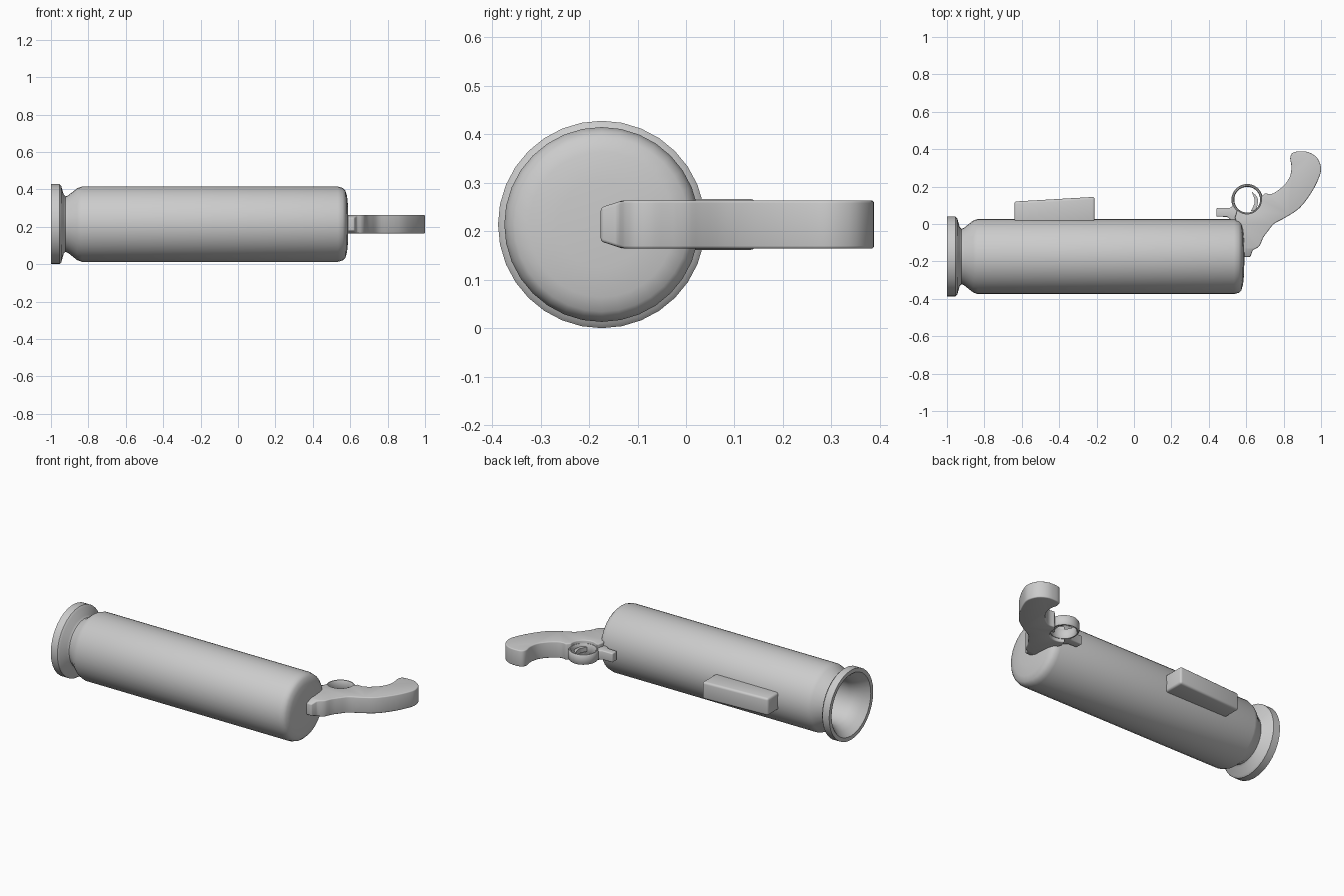
import bpy, bmesh, math
from mathutils import Vector, Matrix

if "Cube" in bpy.data.objects:
    bpy.data.objects.remove(bpy.data.objects["Cube"])

AXIS_Y, AXIS_Z = -0.174, 0.214      # barrel centre line
RING_X, RING_Y = 0.605, 0.13        # trigger guard centre

metal = bpy.data.materials.new("plain_grey")
metal.use_nodes = True
grey = (0.6, 0.6, 0.6, 1)
metal.diffuse_color = grey
metal.node_tree.nodes["Principled BSDF"].inputs["Base Color"].default_value = grey


def finish(bm, name, angle=40):
    """Turn a bmesh into a smooth shaded grey object."""
    bmesh.ops.remove_doubles(bm, verts=bm.verts, dist=1e-5)
    bmesh.ops.recalc_face_normals(bm, faces=bm.faces)
    mesh = bpy.data.meshes.new(name)
    bm.to_mesh(mesh)
    bm.free()
    mesh.materials.append(metal)
    obj = bpy.data.objects.new(name, mesh)
    bpy.context.collection.objects.link(obj)
    bpy.ops.object.select_all(action='DESELECT')
    obj.select_set(True)
    bpy.context.view_layer.objects.active = obj
    bpy.ops.object.shade_smooth_by_angle(angle=math.radians(angle))
    return obj


def lathe(name, profile, matrix, sides=32, closed=False):
    """Revolve (height, radius) points about local z."""
    bm = bmesh.new()
    rings = []
    for h, r in profile:
        rings.append([bm.verts.new((r * math.cos(a), r * math.sin(a), h))
                      for a in (math.tau * i / sides for i in range(sides))])
    pairs = list(zip(rings, rings[1:]))
    if closed:
        pairs.append((rings[-1], rings[0]))
    for a, b in pairs:
        for i in range(sides):
            j = (i + 1) % sides
            bm.faces.new((a[i], a[j], b[j], b[i]))
    bm.transform(matrix)
    return finish(bm, name)


def slab(outline, half):
    """Extrude an xy outline evenly about the barrel's middle height."""
    bm = bmesh.new()
    face = bm.faces.new([bm.verts.new((x, y, AXIS_Z - half)) for x, y in outline])
    out = bmesh.ops.extrude_face_region(bm, geom=[face])
    top = [v for v in out["geom"] if isinstance(v, bmesh.types.BMVert)]
    bmesh.ops.translate(bm, verts=top, vec=(0, 0, 2 * half))
    bmesh.ops.recalc_face_normals(bm, faces=bm.faces)
    return bm


def round_edges(bm, width):
    sharp = [e for e in bm.edges if e.calc_face_angle(0) > math.radians(40)]
    bmesh.ops.bevel(bm, geom=sharp, offset=width, segments=3, profile=0.5,
                    affect='EDGES', clamp_overlap=True)


def smooth_path(pts, steps=3):
    """Catmull-Rom interpolation through the points."""
    p = [Vector(q) for q in [pts[0]] + pts + [pts[-1]]]
    res = []
    for a, b, c, d in zip(p, p[1:], p[2:], p[3:]):
        for s in range(steps):
            t = s / steps
            res.append(0.5 * (2 * b + (c - a) * t + (2 * a - 5 * b + 4 * c - d) * t * t
                              + (3 * b - a - 3 * c + d) * t ** 3))
    return [tuple(q) for q in res] + [pts[-1]]


# Barrel with flared muzzle, neck, bore and rounded breech
along_x = Matrix.Translation((0, AXIS_Y, AXIS_Z)) @ Matrix.Rotation(math.pi / 2, 4, 'Y')
lathe("barrel", [
    (-0.7, 0), (-0.7, 0.13), (-0.9, 0.13), (-0.93, 0.138), (-0.965, 0.16), (-1, 0.19),
    (-1, 0.214), (-0.955, 0.214), (-0.945, 0.204), (-0.932, 0.158), (-0.922, 0.148),
    (-0.908, 0.154), (-0.86, 0.192), (-0.835, 0.201), (0.535, 0.201), (0.56, 0.194),
    (0.574, 0.18), (0.583, 0.15), (0.589, 0.09), (0.59, 0)], along_x)

# Sloped sight block on the barrel
bm = slab([(-0.64, 0), (-0.21, 0), (-0.21, 0.145), (-0.64, 0.12)], 0.053)
round_edges(bm, 0.013)
finish(bm, "sight_block")

# Curved pistol grip, hollowed where the trigger guard sits
grip = smooth_path([
    (0.635, -0.14), (0.67, -0.118), (0.69, -0.075), (0.715, -0.04), (0.75, 0.002),
    (0.805, 0.032), (0.885, 0.085), (0.95, 0.17), (0.99, 0.25), (1.0, 0.3),
    (0.98, 0.352), (0.935, 0.383), (0.885, 0.388), (0.847, 0.38), (0.835, 0.35),
    (0.842, 0.305), (0.832, 0.25), (0.795, 0.2), (0.74, 0.162), (0.7, 0.165)])
hollow = [(RING_X + 0.076 * math.cos(a), RING_Y + 0.076 * math.sin(a))
          for a in (math.radians(d) for d in range(10, -140, -12))]
bm = slab([(0.582, -0.176), (0.622, -0.176)] + grip + hollow
          + [(0.54, 0.035), (0.55, 0), (0.575, -0.13)], 0.05)
# Tapered lower tip
cut = bmesh.ops.bisect_plane(bm, geom=bm.verts[:] + bm.edges[:] + bm.faces[:],
                             plane_co=(0, -0.13, 0), plane_no=(0, 1, 0))
for v in bm.verts:
    if v.co.y < -0.13:
        v.co.z = AXIS_Z + (v.co.z - AXIS_Z) * (1 - 0.3 * (-0.13 - v.co.y) / 0.046)
round_edges(bm, 0.008)
finish(bm, "grip")

# Trigger guard ring
lathe("trigger_guard", [(-0.03, 0.073), (-0.03, 0.079), (-0.024, 0.084), (0.024, 0.084),
                        (0.03, 0.079), (0.03, 0.073), (0.024, 0.069), (-0.024, 0.069)],
      Matrix.Translation((RING_X, RING_Y, AXIS_Z)), closed=True)

# Short spur ahead of the guard
bm = slab([(0.44, 0.04), (0.44, 0.085), (0.51, 0.085), (0.535, 0.1),
           (0.57, 0.065), (0.58, 0.02), (0.52, 0.02), (0.5, 0.038)], 0.028)
round_edges(bm, 0.006)
finish(bm, "spur")

# Hooked trigger
outer = smooth_path([(0.65, 0.07), (0.662, 0.11), (0.658, 0.145), (0.63, 0.172)])
inner = smooth_path([(0.632, 0.165), (0.642, 0.14), (0.644, 0.11), (0.625, 0.07)])
finish(slab(outer + inner, 0.014), "trigger")
